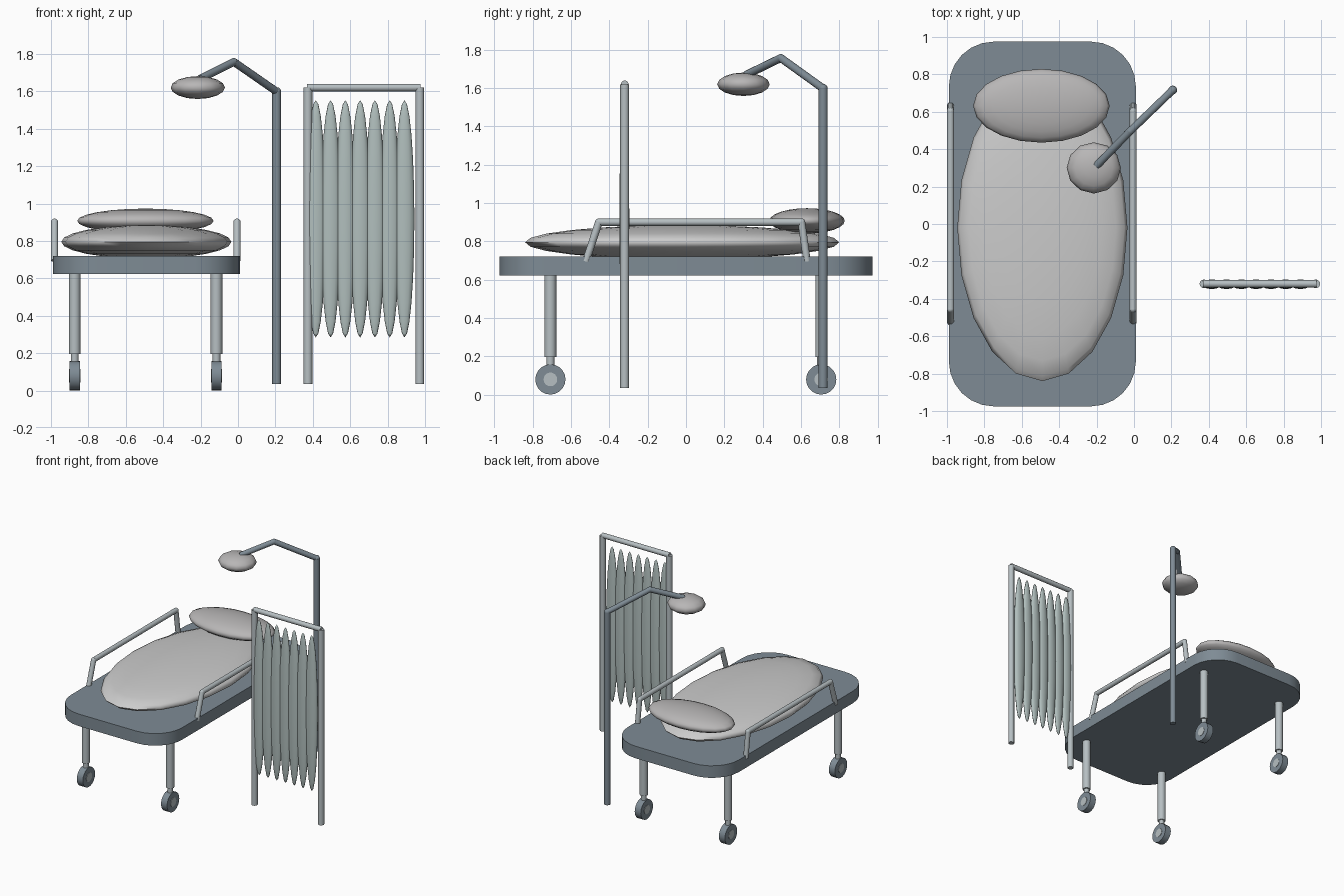
import bpy, bmesh
from math import cos, sin, pi, radians
from mathutils import Vector

if "Cube" in bpy.data.objects:
    bpy.data.objects.remove(bpy.data.objects["Cube"])


def material(name, rgb):
    m = bpy.data.materials.new(name)
    m.diffuse_color = (*rgb, 1)
    m.use_nodes = True
    m.node_tree.nodes["Principled BSDF"].inputs["Base Color"].default_value = m.diffuse_color
    return m


STEEL = material("blue_grey_metal", (0.21, 0.26, 0.30))
PALE = material("pale_metal", (0.47, 0.52, 0.54))
CLOTH = material("curtain_cloth", (0.44, 0.52, 0.51))
SHEET = material("sheet", (0.68, 0.70, 0.70))
PAD = material("pillow_grey", (0.48, 0.47, 0.47))


def finish(name, bm, mat, angle=40):
    me = bpy.data.meshes.new(name)
    bmesh.ops.recalc_face_normals(bm, faces=bm.faces)
    bm.to_mesh(me)
    bm.free()
    me.materials.append(mat)
    ob = bpy.data.objects.new(name, me)
    bpy.context.collection.objects.link(ob)
    bpy.ops.object.select_all(action='DESELECT')
    ob.select_set(True)
    bpy.context.view_layer.objects.active = ob
    bpy.ops.object.shade_smooth_by_angle(angle=radians(angle))
    return ob


def ellipsoid(name, centre, radii, mat, seg=20, rings=12):
    bm = bmesh.new()
    bmesh.ops.create_uvsphere(bm, u_segments=seg, v_segments=rings, radius=1)
    for v in bm.verts:
        v.co = Vector(centre) + Vector([a * b for a, b in zip(v.co, radii)])
    return finish(name, bm, mat, 80)


def tube(name, points, r, mat, sides=12):
    """Straight tube runs between points, with ball joints at the bends."""
    bm = bmesh.new()
    pts = [Vector(p) for p in points]
    for a, b in zip(pts, pts[1:]):
        d = b - a
        made = bmesh.ops.create_cone(bm, cap_ends=True, segments=sides, radius1=r,
                                     radius2=r, depth=d.length)["verts"]
        q = Vector((0, 0, 1)).rotation_difference(d)
        for v in made:
            v.co = q @ v.co + (a + b) / 2
    for p in pts[1:-1]:
        made = bmesh.ops.create_uvsphere(bm, u_segments=sides, v_segments=8, radius=r)["verts"]
        bmesh.ops.translate(bm, verts=made, vec=p)
    return finish(name, bm, mat)


# Bed deck: rounded rectangle slab
BX = -0.49
bm = bmesh.new()
R, HX, HY, N = 0.24, 0.5, 0.975, 6
outline = []
for k, (sx, sy) in enumerate([(1, 1), (-1, 1), (-1, -1), (1, -1)]):
    for i in range(N + 1):
        t = (k + i / N) * pi / 2
        outline.append(bm.verts.new((BX + sx * (HX - R) + R * cos(t),
                                     sy * (HY - R) + R * sin(t), 0.622)))
face = bm.faces.new(outline)
ext = bmesh.ops.extrude_face_region(bm, geom=[face])["geom"]
bmesh.ops.translate(bm, vec=(0, 0, 0.098),
                    verts=[g for g in ext if isinstance(g, bmesh.types.BMVert)])
finish("bed_deck", bm, STEEL, 30)

# Bedding
ellipsoid("mattress", (BX, -0.02, 0.795), (0.455, 0.82, 0.09), SHEET)
ellipsoid("pillow", (-0.495, 0.632, 0.907), (0.365, 0.197, 0.066), PAD)

# Legs and castors
for sx, side in ((-1, "left"), (1, "right")):
    for y, end in ((-0.708, "front"), (0.706, "back")):
        x, tag = BX - 0.004 + sx * 0.379, f"{end}_{side}"
        tube(f"leg_{tag}", [(x, y, 0.195), (x, y, 0.64)], 0.031, PALE)
        tube(f"castor_stem_{tag}", [(x, y, 0.11), (x, y, 0.2)], 0.021, PALE)
        tube(f"castor_wheel_{tag}", [(x - 0.027, y, 0.079), (x + 0.027, y, 0.079)],
             0.079, STEEL, 20)
        tube(f"castor_hub_{tag}", [(x - 0.03, y, 0.079), (x + 0.03, y, 0.079)],
             0.036, PALE, 14)

# Side rails
for x, side in ((-0.981, "left"), (-0.005, "right")):
    tube(f"side_rail_{side}", [(x, -0.523, 0.695), (x, -0.455, 0.9),
                               (x, 0.603, 0.9), (x, 0.632, 0.695)], 0.0195, PALE)

# Examination lamp
tube("lamp_pole", [(0.207, 0.716, 0.035), (0.207, 0.716, 1.6)], 0.024, STEEL)
ellipsoid("lamp_pole_joint", (0.207, 0.716, 1.598), (0.024,) * 3, STEEL, 12, 8)
tube("lamp_arm", [(0.207, 0.716, 1.598), (-0.022, 0.495, 1.757),
                  (-0.2, 0.312, 1.668)], 0.021, STEEL)
ellipsoid("lamp_head", (-0.215, 0.3, 1.62), (0.145, 0.137, 0.061), PAD, 12, 8)

# Privacy screen frame
SY = -0.32
for x, side in ((0.374, "left"), (0.972, "right")):
    tube(f"screen_post_{side}", [(x, SY, 0.035), (x, SY, 1.62)], 0.0235, PALE)
tube("screen_top_bar", [(0.37, SY, 1.62), (0.976, SY, 1.62)], 0.02, PALE)

# Curtain folds
for i in range(7):
    ellipsoid(f"curtain_fold_{i + 1}", (0.416 + i * 0.079, SY - 0.002, 0.918),
              (0.053, 0.026, 0.634), CLOTH, 12, 12)
